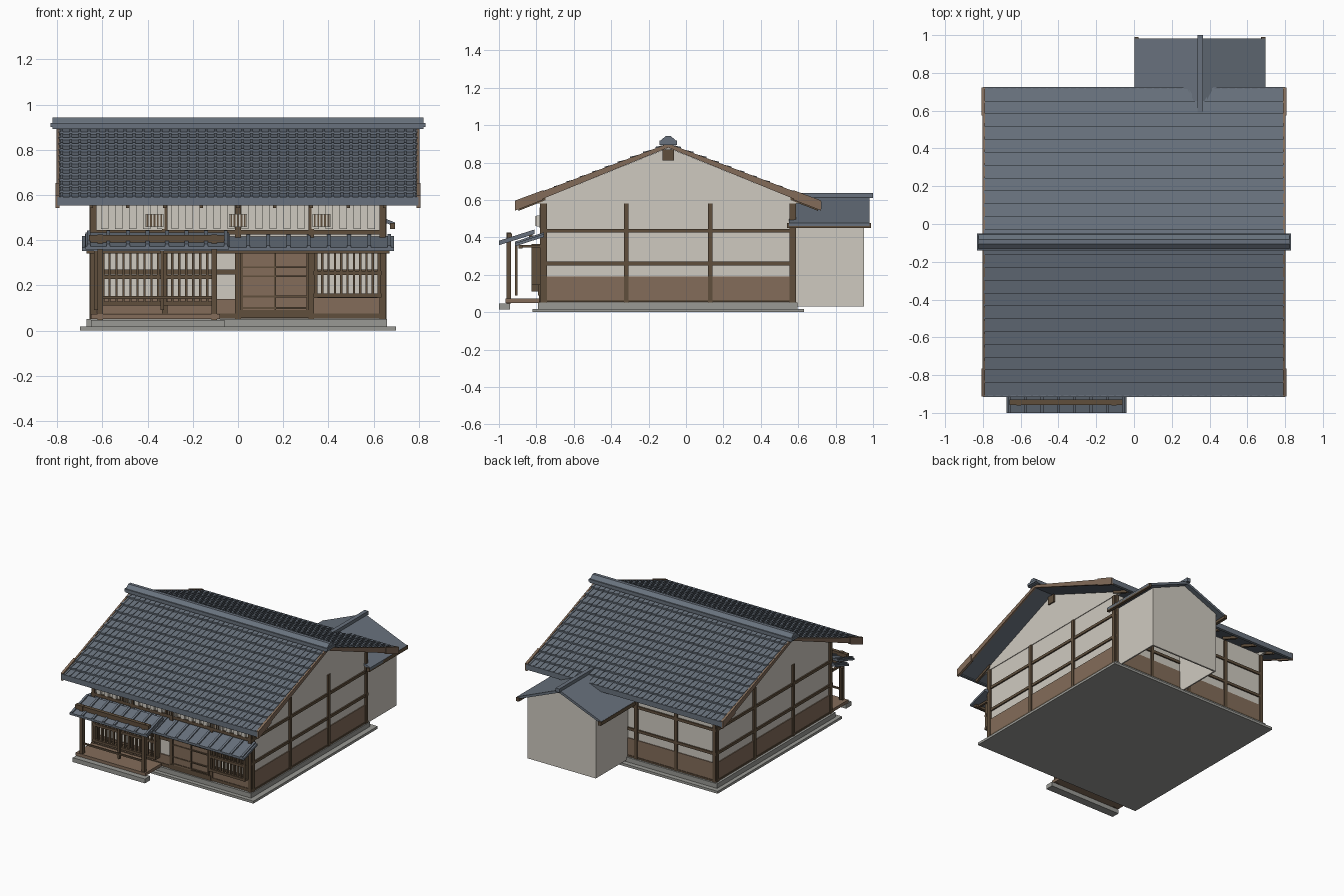
import bpy, bmesh

if "Cube" in bpy.data.objects:
    bpy.data.objects.remove(bpy.data.objects["Cube"])


def material(name, rgb):
    linear = [(c / 255) ** 2.2 for c in rgb] + [1]
    m = bpy.data.materials.new(name)
    m.use_nodes = True
    m.diffuse_color = linear
    m.node_tree.nodes["Principled BSDF"].inputs["Base Color"].default_value = linear
    return m


TILE = material("slate tile", (104, 113, 124))
PLASTER = material("plaster", (206, 201, 191))
DARK = material("dark wood", (96, 80, 63))
TAN = material("tan wood", (130, 108, 90))
STONE = material("stone", (152, 152, 147))


def prism(bm, points, lo, hi, axis="x"):
    """Extrude a 2D profile between lo and hi along the x or y axis."""
    def place(p, d):
        return (d, p[0], p[1]) if axis == "x" else (p[0], d, p[1])
    a = [bm.verts.new(place(p, lo)) for p in points]
    b = [bm.verts.new(place(p, hi)) for p in points]
    bm.faces.new(a)
    bm.faces.new(b[::-1])
    for i in range(len(a)):
        j = (i + 1) % len(a)
        bm.faces.new((a[i], b[i], b[j], a[j]))


def box(bm, x0, x1, y0, y1, z0, z1):
    prism(bm, [(y0, z0), (y1, z0), (y1, z1), (y0, z1)], x0, x1)


def finish(bm, name, mat):
    bmesh.ops.recalc_face_normals(bm, faces=bm.faces)
    mesh = bpy.data.meshes.new(name)
    bm.to_mesh(mesh)
    bm.free()
    mesh.materials.append(mat)
    bpy.context.collection.objects.link(bpy.data.objects.new(name, mesh))


def boxes(name, mat, items):
    bm = bmesh.new()
    for item in items:
        box(bm, *item)
    finish(bm, name, mat)


def spread(lo, hi, n):
    return [lo + (hi - lo) * i / (n - 1) for i in range(n)]


RIDGE = -0.095
EAVE = 0.815          # horizontal run of each slope
FRONT, BACK, SIDE = -0.765, 0.575, 0.645


def mirror_y(points):
    return [(2 * RIDGE - y, z) for y, z in points]


# Stone base and main walls
boxes("base_slab", STONE, [(-.70, .70, -.82, .63, 0, .018)])
boxes("foundation", STONE, [(-.67, .66, -.79, .595, .018, .052)])
boxes("main_walls", PLASTER, [(-SIDE, SIDE, FRONT, BACK, .05, .59)])

# Wooden wainscot: sides, back and parts of the front
boxes("wainscot", TAN, [
    (-SIDE - .006, SIDE + .006, FRONT + .01, BACK + .006, .055, .19),
    (.32, SIDE, FRONT - .008, FRONT + .02, .055, .15),
    (-SIDE, 0, FRONT - .008, FRONT + .02, .055, .14)])

# Gable triangles with a small vent
bm = bmesh.new()
for s in (-1, 1):
    prism(bm, [(-.83, .58), (RIDGE, .879), (.64, .58)], s * .63, s * .65)
finish(bm, "gable_walls", PLASTER)
boxes("gable_vents", DARK, [(s * .64, s * .66, -.125, -.065, .81, .87) for s in (-1, 1)])

# Timber frame
post = .0125
frame = []
for y in (-.755, -.32, .13, .565):
    for s in (-1, 1):
        frame.append((s * .63, s * .657, y - post, y + post, .052, .58))
for x in (-.64, -.325, 0, .325, .64):
    frame.append((x - post, x + post, FRONT - .015, FRONT + .02, .052, .58))
    frame.append((x - post, x + post, BACK - .02, BACK + .012, .052, .58))
for z in (.06, .26, .435):
    h = .006 if z < .1 else .01
    frame.append((-.655, .655, BACK - .02, BACK + .01, z - h, z + h))
    for s in (-1, 1):
        frame.append((s * .63, s * .655, FRONT, BACK, z - h, z + h))
for z in (.065, .26, .36, .435):
    frame.append((-.655, .655, FRONT - .012, FRONT + .02, z - .011, z + .011))
boxes("timber_frame", DARK, frame)

# Main roof: stepped tile courses on both slopes
ROWS = 12


def slope_point(t, lift=0):
    return (RIDGE - EAVE * (1 - t), .58 + .315 * t + lift)


def courses(lift):
    pts = []
    for i in range(ROWS):
        pts += [slope_point(i / ROWS, .011 + lift), slope_point((i + 1) / ROWS, lift)]
    return pts


slab = courses(0) + [(RIDGE, .88), (RIDGE - EAVE, .555)]
ribs = courses(.004) + [slope_point(1, -.005), slope_point(0, -.005)]
bm = bmesh.new()
prism(bm, slab, -.795, .795)
prism(bm, mirror_y(slab), -.795, .795)
finish(bm, "main_roof", TILE)
bm = bmesh.new()
for x in spread(-.78, .78, 40):
    prism(bm, ribs, x - .006, x + .006)
    prism(bm, mirror_y(ribs), x - .006, x + .006)
finish(bm, "roof_tile_ribs", TILE)

# Eave edge strips
boxes("eave_edges", TILE, [
    (-.8, .8, -.915, -.895, .553, .592),
    (-.8, .8, .705, .725, .553, .592)])

# Barge boards, with heavier ends at the eaves
board = [(-.91, .547), (-.91, .592), (RIDGE, .902), (RIDGE, .88)]
board_end = [(-.913, .543), (-.913, .597), (-.765, .652), (-.765, .6)]
bm = bmesh.new()
for s in (-1, 1):
    for shape, depth in ((board, .803), (board_end, .808)):
        prism(bm, shape, s * .79, s * depth)
        prism(bm, mirror_y(shape), s * .79, s * depth)
finish(bm, "barge_boards", TAN)

# Rafters under the eaves
rafter = [(-.895, .542), (-.895, .565), (-.75, .622), (-.75, .599)]
bm = bmesh.new()
for x in spread(-.65, .65, 9):
    prism(bm, rafter, x - .008, x + .008)
    prism(bm, mirror_y(rafter), x - .008, x + .008)
finish(bm, "rafters", DARK)

# Ridge cap
bm = bmesh.new()
half = [(-.046, .893), (-.046, .905), (-.036, .922), (-.012, .943)]
prism(bm, [(RIDGE + y, z) for y, z in half]
      + [(RIDGE - y, z) for y, z in reversed(half)], -.822, .822)
box(bm, -.83, .83, RIDGE - .046, RIDGE + .046, .9, .918)
finish(bm, "ridge_cap", TILE)

# Rear annex: open-bottomed walls, plain gabled roof, side fascias
bm = bmesh.new()
prism(bm, [(.07, .03), (.63, .03), (.63, .48), (.35, .597), (.07, .48)], .94, .952, "y")
box(bm, .07, .08, .57, .945, .03, .48)
box(bm, .62, .63, .57, .945, .03, .48)
finish(bm, "annex_walls", PLASTER)
bm = bmesh.new()
prism(bm, [(.005, .46), (.005, .478), (.35, .62), (.695, .478), (.695, .46), (.35, .6)],
      .55, .982, "y")
finish(bm, "annex_roof", TILE)
boxes("annex_ridge", TILE, [(.335, .365, .59, 1.0, .61, .638)])
boxes("annex_fascias", DARK, [
    (x, x + .022, .54, .99, .45, .477) for x in (.003, .673)])

# Front canopies: full-width lower tier and porch tier, with battens
canopy = [(-.915, .352), (-.915, .368), (-.76, .418), (-.76, .402)]
porch = [(-1, .358), (-1, .373), (-.81, .433), (-.81, .418)]


def raised(points, dz):
    return [(y, z + dz) for y, z in points]


bm = bmesh.new()
prism(bm, canopy, -.69, .69)
prism(bm, porch, -.675, -.04)
for x in spread(-.67, .67, 16):
    prism(bm, raised(canopy, .009), x - .008, x + .008)
for x in spread(-.66, -.055, 8):
    prism(bm, raised(porch, .009), x - .008, x + .008)
finish(bm, "front_canopies", TILE)
boxes("canopy_beams", DARK, [
    (-.66, -.06, -.957, -.93, .39, .422),
    (-.67, .67, -.895, -.875, .34, .358),
    (-.66, -.06, -.84, -.82, .385, .42)]
    + [(x - .008, x + .008, -.88, -.76, .345, .36) for x in spread(-.64, .64, 9)])

# Porch: step, deck, posts and low rail
boxes("porch_step", STONE, [(-.65, -.06, -1.0, -.94, .015, .047)])
boxes("porch_deck", TAN, [(-.65, -.08, -.965, -.77, .05, .072)])
boxes("porch_posts", DARK, [
    (x - .013, x + .013, -.96, -.935, .047, .425) for x in (-.61, -.105)]
    + [(x - .008, x + .008, -.915, -.9, .09, .375) for x in (-.63, -.335)]
    + [(-.61, -.105, -.953, -.942, .14, .152)])


# Projecting lattice windows
def lattice(name, x0, x1, z0, z1, bars):
    y0, y1 = -.825, -.805
    items = [(x - .005, x + .005, y0 + .004, y1, z0, z1) for x in spread(x0, x1, bars)]
    items += [(x0 - .01, x1 + .01, y0, y1, z - .009, z + .009)
              for z in (z0, (z0 + z1) / 2, z1)]
    items += [(x - .008, x + .008, y0, FRONT, z0 - .01, z1 + .01) for x in (x0, x1)]
    items += [(x0, x1, y1, FRONT, z0 - .01, z0 + .005)]
    boxes(name, DARK, items)


lattice("left_lattice", -.6, -.105, .12, .355, 17)
lattice("right_lattice", .345, .625, .155, .355, 11)

# Sliding doors
boxes("doors", TAN, [(.012, .162, -.785, -.75, .09, .352), (.166, .314, -.78, -.75, .09, .352)])
boxes("door_rails", DARK, [(.012, .314, -.789, -.77, z - .004, z + .004) for z in (.1, .15, .24, .28)]
      + [(x - .005, x + .005, -.79, -.77, .09, .352) for x in (.017, .164, .309)]
      + [(0, .325, -.785, -.75, .055, .09)])

# Upper front wall: plaster slats and three small barred vents
boxes("upper_slats", PLASTER, [
    (x - .016, x + .016, FRONT - .018, FRONT, .45, .56) for x in spread(-.59, .59, 20)])
vents = (-.37, 0, .37)
boxes("vent_panels", PLASTER, [(x - .04, x + .04, -.8, FRONT, .458, .516) for x in vents])
boxes("vent_bars", DARK, [
    (x + d - .004, x + d + .004, -.805, -.795, .461, .513)
    for x in vents for d in spread(-.03, .03, 5)])
